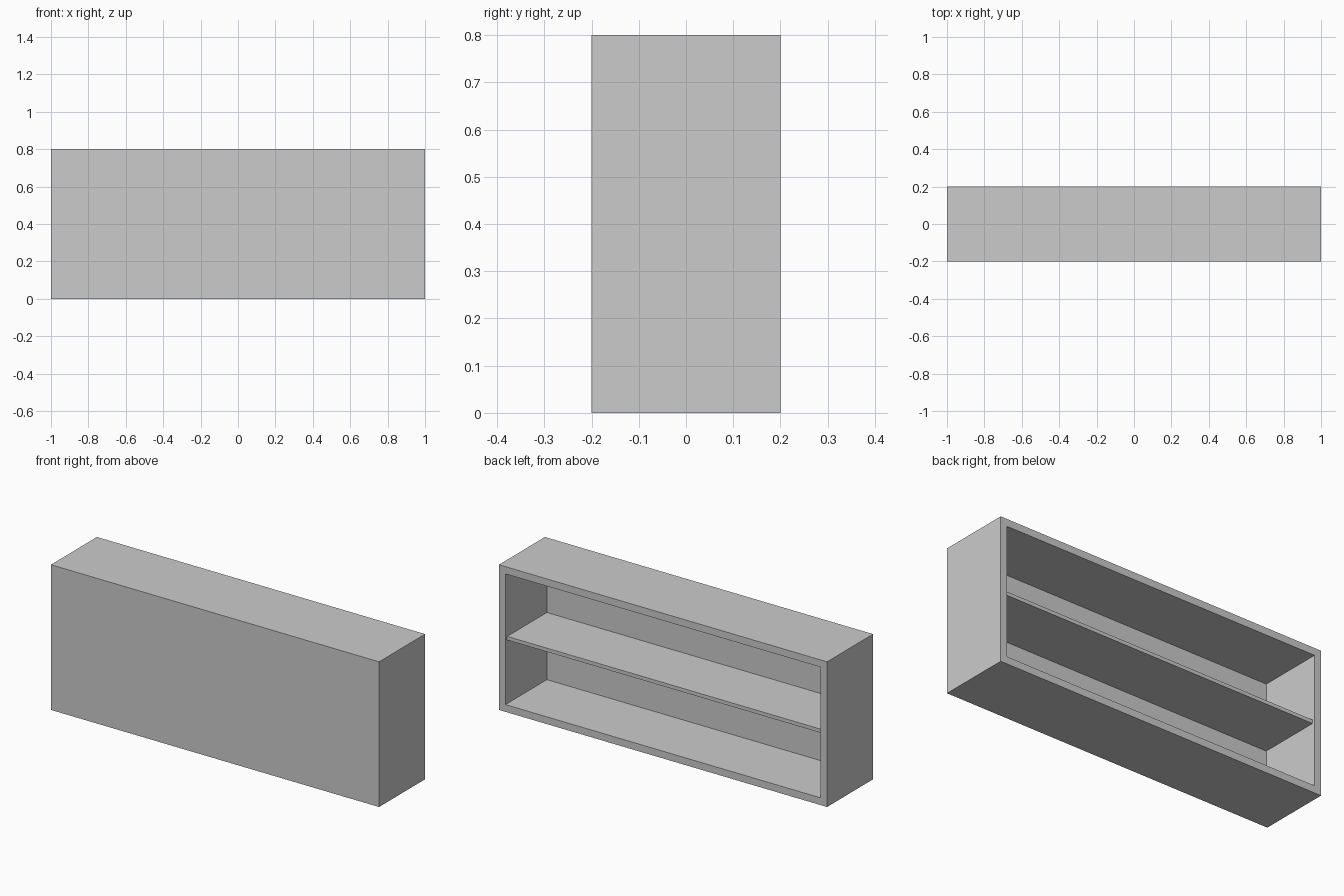
import bpy

default_cube = bpy.data.objects.get("Cube")
if default_cube:
    bpy.data.objects.remove(default_cube, do_unlink=True)

# Single grey finish
grey = bpy.data.materials.new("plain_grey")
grey.use_nodes = True
colour = (0.6, 0.6, 0.6, 1)
grey.diffuse_color = colour
grey.node_tree.nodes["Principled BSDF"].inputs["Base Color"].default_value = colour

WIDTH, DEPTH, HEIGHT = 2.0, 0.4, 0.8
BOARD = 0.04      # thickness of the case boards
SHELF = 0.02      # thickness of the shelf
RECESS = 0.015    # shelf set back from the open side


def box(name, low, high):
    """Box between two opposite corners."""
    centre = [(a + b) / 2 for a, b in zip(low, high)]
    bpy.ops.mesh.primitive_cube_add(size=1, location=centre)
    part = bpy.context.object
    part.name = name
    part.scale = [b - a for a, b in zip(low, high)]
    bpy.ops.object.transform_apply(location=False, rotation=False, scale=True)
    part.data.materials.append(grey)
    return part


def cut(target, cutter):
    """Subtract a hidden cutter, apply it and discard the cutter."""
    cutter.hide_render = True
    mod = target.modifiers.new("opening", 'BOOLEAN')
    mod.operation = 'DIFFERENCE'
    mod.solver = 'EXACT'
    mod.object = cutter
    bpy.context.view_layer.objects.active = target
    bpy.ops.object.modifier_apply(modifier=mod.name)
    bpy.data.objects.remove(cutter, do_unlink=True)


x, y = WIDTH / 2, DEPTH / 2
inner = x - BOARD

# Case: closed at the front, hollowed out from the back
case = box("cabinet_case", (-x, -y, 0), (x, y, HEIGHT))
cut(case, box("opening_cutter", (-inner, -y + BOARD, BOARD),
              (inner, y + BOARD, HEIGHT - BOARD)))

# Middle shelf between the side walls
middle = HEIGHT / 2
box("middle_shelf", (-inner, -y + BOARD, middle - SHELF / 2),
    (inner, y - RECESS, middle + SHELF / 2))
